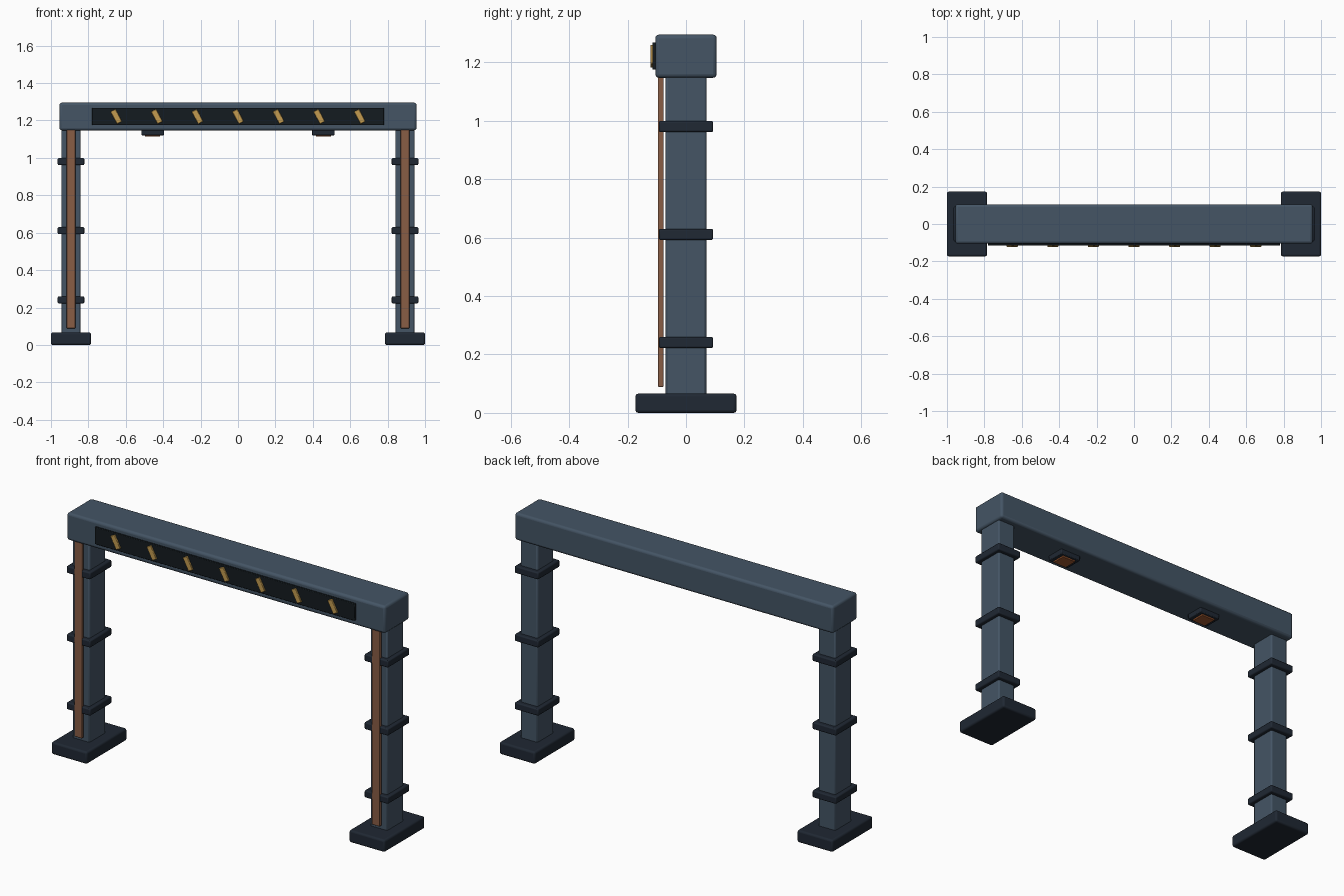
import bpy, bmesh, math
from mathutils import Vector

if "Cube" in bpy.data.objects:
    bpy.data.objects.remove(bpy.data.objects["Cube"])


def material(name, rgb):
    m = bpy.data.materials.new(name)
    m.diffuse_color = (*rgb, 1)
    m.use_nodes = True
    m.node_tree.nodes["Principled BSDF"].inputs["Base Color"].default_value = m.diffuse_color
    return m


STEEL = material("blue_steel", (0.058, 0.09, 0.13))
DARK = material("dark_metal", (0.014, 0.021, 0.033))
BLACK = material("black_panel", (0.007, 0.011, 0.014))
COPPER = material("copper", (0.25, 0.11, 0.06))
YELLOW = material("yellow", (0.55, 0.33, 0.08))
ORANGE = material("orange_lens", (0.35, 0.10, 0.03))


def box(name, lo, hi, mat, bevel=0.004, segments=2, tilt=0):
    """Bevelled box between two corners, optionally tilted about y."""
    lo, hi = Vector(lo), Vector(hi)
    size = hi - lo
    mesh = bpy.data.meshes.new(name)
    bm = bmesh.new()
    bmesh.ops.create_cube(bm, size=1)
    bmesh.ops.scale(bm, vec=size, verts=bm.verts)
    bm.to_mesh(mesh)
    bm.free()
    mesh.materials.append(mat)
    ob = bpy.data.objects.new(name, mesh)
    bpy.context.collection.objects.link(ob)
    ob.location = (lo + hi) / 2
    ob.rotation_euler.y = tilt
    mod = ob.modifiers.new("Bevel", 'BEVEL')
    mod.width = bevel
    mod.segments = segments
    bpy.ops.object.select_all(action='DESELECT')
    ob.select_set(True)
    bpy.context.view_layer.objects.active = ob
    bpy.ops.object.shade_smooth_by_angle(angle=math.radians(35))
    return ob


# Cross beam
box("cross_beam", (-0.955, -0.105, 1.147), (0.955, 0.105, 1.295), STEEL, 0.013, 3)

# Warning panel with slanted stripes on the front
box("warning_panel", (-0.78, -0.115, 1.175), (0.78, -0.095, 1.268), BLACK, 0.003)
for i in range(7):
    x = (i - 3) * 0.217
    box(f"warning_stripe_{i + 1}", (x - 0.015, -0.122, 1.184), (x + 0.015, -0.110, 1.258),
        YELLOW, 0.002, 1, tilt=math.radians(-28))

for side, s in (("left", -1), ("right", 1)):
    # Leg: foot, post, cable strip and bands
    c = s * 0.893
    box(f"{side}_foot", (c - 0.107, -0.173, 0), (c + 0.107, 0.173, 0.066), DARK, 0.01, 3)
    box(f"{side}_post", (c - 0.051, -0.07, 0.05), (c + 0.051, 0.07, 1.165), STEEL, 0.008)
    box(f"{side}_cable_strip", (c - 0.023, -0.096, 0.089), (c + 0.023, -0.077, 1.165), COPPER, 0.003)
    for i, z in enumerate((0.241, 0.611, 0.980)):
        box(f"{side}_band_{i + 1}", (c - 0.071, -0.093, z - 0.019), (c + 0.071, 0.093, z + 0.019),
            DARK, 0.006)
    # Downlight under the beam
    x = s * 0.456
    box(f"{side}_light_housing", (x - 0.061, -0.05, 1.121), (x + 0.061, 0.05, 1.155), DARK, 0.004)
    box(f"{side}_light_lens", (x - 0.04, -0.038, 1.113), (x + 0.04, 0.038, 1.13), ORANGE, 0.002)
